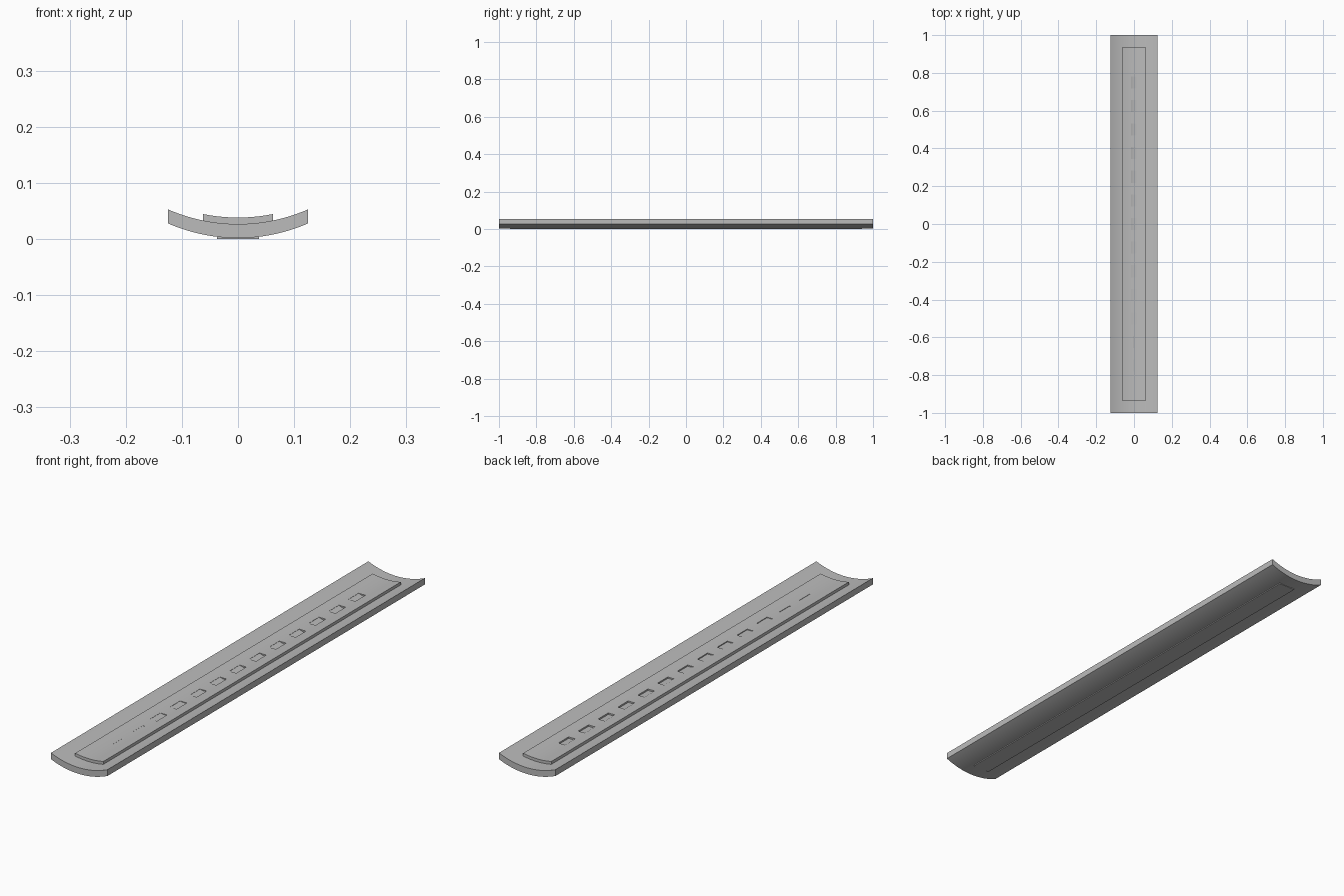
import bpy
import bmesh
import math

cube = bpy.data.objects.get("Cube")
if cube:
    bpy.data.objects.remove(cube, do_unlink=True)


def material(name, value):
    mat = bpy.data.materials.new(name)
    mat.use_nodes = True
    colour = (value, value, value, 1)
    mat.diffuse_color = colour
    mat.node_tree.nodes["Principled BSDF"].inputs["Base Color"].default_value = colour
    return mat


GREY = material("plain grey", 0.5)
RADIUS = 0.312
STEPS = 32


def sag(x):
    return RADIUS - math.sqrt(RADIUS ** 2 - x ** 2)


def finish(bm, name):
    bmesh.ops.recalc_face_normals(bm, faces=bm.faces)
    mesh = bpy.data.meshes.new(name)
    bm.to_mesh(mesh)
    bm.free()
    mesh.materials.append(GREY)
    obj = bpy.data.objects.new(name, mesh)
    bpy.context.collection.objects.link(obj)
    return obj


def extrude_profile(bm, profile, y0, y1):
    front = bm.faces.new([bm.verts.new((x, y0, z)) for x, z in profile])
    result = bmesh.ops.extrude_face_region(bm, geom=[front], use_keep_orig=True)
    verts = [g for g in result["geom"] if isinstance(g, bmesh.types.BMVert)]
    bmesh.ops.translate(bm, verts=verts, vec=(0, y1 - y0, 0))


def activate(obj):
    bpy.ops.object.select_all(action="DESELECT")
    obj.select_set(True)
    bpy.context.view_layer.objects.active = obj


def curved_slab(name, half_width, half_length, bottom, top):
    xs = [half_width * (2 * i / STEPS - 1) for i in range(STEPS + 1)]
    profile = [(x, bottom + sag(x)) for x in xs]
    profile += [(x, top + sag(x)) for x in reversed(xs)]
    bm = bmesh.new()
    extrude_profile(bm, profile, -half_length, half_length)
    return finish(bm, name)


# Curved main plate and the raised strip along its hollow side
plate = curved_slab("curved_plate", 0.125, 1.0, 0.0015, 0.0265)
strip = curved_slab("raised_strip", 0.062, 0.937, 0.025, 0.038)

# Row of slots that become shallow and narrow towards the front
bm = bmesh.new()
for i in range(13):
    y = (i - 6) * 0.125
    half = (0.002, 0.004)[i] if i < 2 else 0.015
    depth = 0.001 + 0.0006 * min(i, 8)
    floor = 0.038 - depth
    profile = [(-half, 0.05), (-half, 0.0375), (0, floor),
               (half, floor), (half, 0.05)]
    extrude_profile(bm, profile, y - 0.032, y + 0.032)
cutter = finish(bm, "slot_cutter")
cutter.hide_render = True

activate(strip)
cut = strip.modifiers.new("slots", "BOOLEAN")
cut.operation = "DIFFERENCE"
cut.solver = "EXACT"
cut.object = cutter
bpy.ops.object.modifier_apply(modifier=cut.name)
bpy.data.objects.remove(cutter, do_unlink=True)

# Flat pad under the plate
bm = bmesh.new()
extrude_profile(bm, [(-0.037, 0), (0.037, 0), (0.037, 0.008), (-0.037, 0.008)],
                -0.94, 0.94)
finish(bm, "bottom_pad")

for obj in (plate, strip):
    activate(obj)
    bpy.ops.object.shade_smooth_by_angle(angle=math.radians(20))
